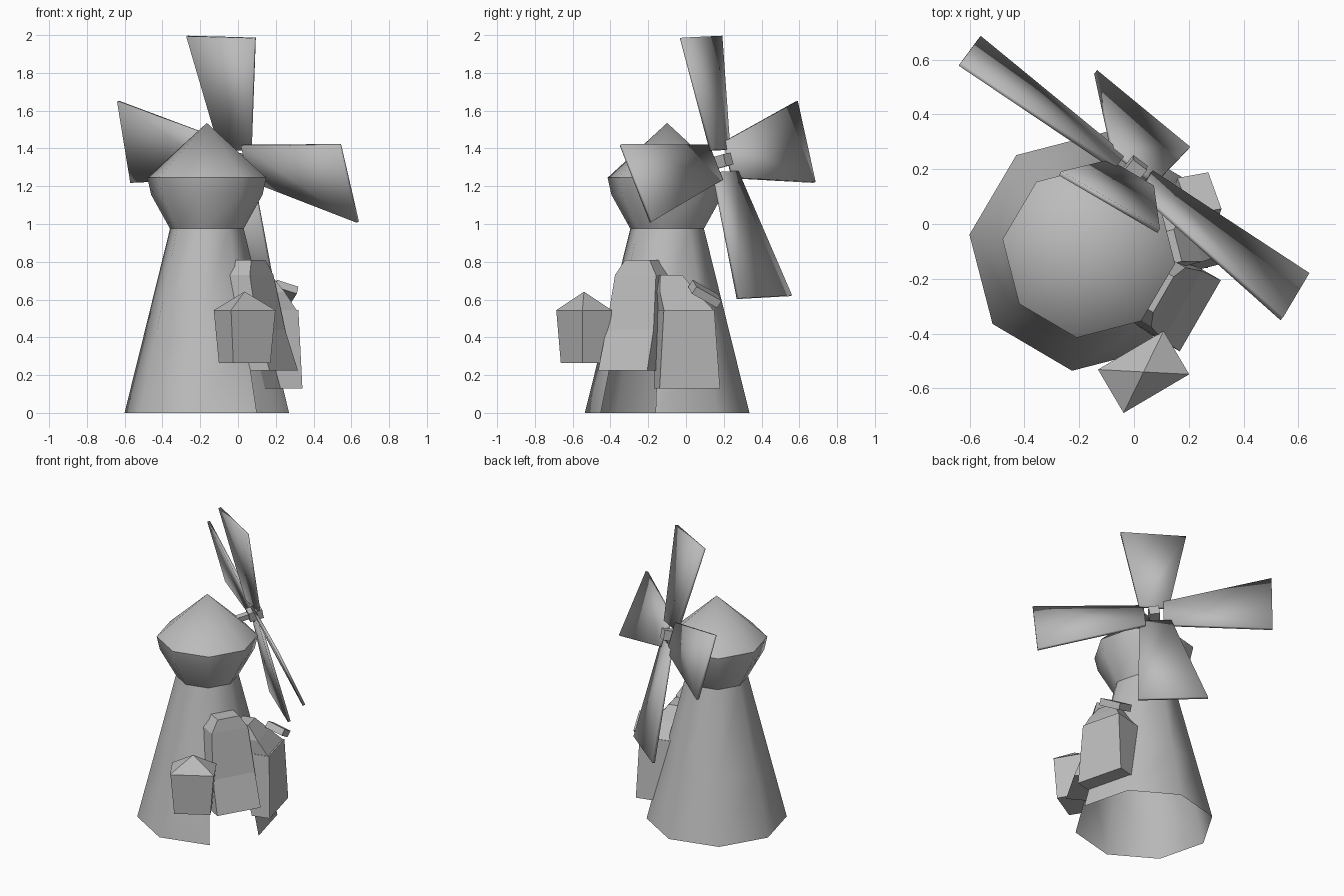
import bpy, bmesh, math
from mathutils import Vector, Matrix

if "Cube" in bpy.data.objects:
    bpy.data.objects.remove(bpy.data.objects["Cube"])

grey = bpy.data.materials.new("plain grey")
grey.use_nodes = True
grey.diffuse_color = (0.5, 0.5, 0.5, 1)
grey.node_tree.nodes["Principled BSDF"].inputs["Base Color"].default_value = (0.5, 0.5, 0.5, 1)

CENTRE = Vector((-0.165, -0.1, 0))
TURN = math.radians(37)


def finish(name, bm, smooth=None):
    bmesh.ops.recalc_face_normals(bm, faces=bm.faces)
    mesh = bpy.data.meshes.new(name)
    bm.to_mesh(mesh)
    bm.free()
    mesh.materials.append(grey)
    obj = bpy.data.objects.new(name, mesh)
    bpy.context.collection.objects.link(obj)
    if smooth:
        bpy.ops.object.select_all(action='DESELECT')
        obj.select_set(True)
        bpy.context.view_layer.objects.active = obj
        bpy.ops.object.shade_smooth_by_angle(angle=math.radians(smooth))
    return obj


def loft(bm, rings, caps=True, skip=()):
    """Join rings of points with quads; skip holds (level, side) gaps."""
    loops = [[bm.verts.new(p) for p in ring] for ring in rings]
    n = len(loops[0])
    for k in range(len(loops) - 1):
        for i in range(n):
            if (k, i) not in skip:
                j = (i + 1) % n
                bm.faces.new((loops[k][i], loops[k][j], loops[k + 1][j], loops[k + 1][i]))
    if caps:
        bm.faces.new(loops[0])
        bm.faces.new(loops[-1])
    return loops


def octagon(r, z):
    return [CENTRE + Vector((r * math.cos(TURN + i * math.pi / 4),
                             r * math.sin(TURN + i * math.pi / 4), z)) for i in range(8)]


# Tower: open at the bottom, with a doorway gap under the arched bay
bm = bmesh.new()
loft(bm, [octagon(0.44, 0), octagon(0.34, 0.4), octagon(0.197, 0.975)],
     caps=False, skip={(0, 6)})
finish("tower", bm, 50)

# Cap: flared collar with a pointed roof
bm = bmesh.new()
rings = loft(bm, [octagon(0.197, 0.975), octagon(0.298, 1.155), octagon(0.318, 1.245)], caps=False)
tip = bm.verts.new(CENTRE + Vector((0, 0, 1.535)))
for i in range(8):
    bm.faces.new((rings[-1][i], rings[-1][(i + 1) % 8], tip))
finish("cap", bm, 50)


# Bays growing out of the tower wall: levels are (z, inner, outer, half width, side shift)
def bay(name, azimuth, levels):
    a = math.radians(azimuth)
    out = Vector((math.cos(a), math.sin(a), 0))
    side = Vector((-out.y, out.x, 0))
    bm = bmesh.new()
    loft(bm, [[CENTRE + out * d + side * (shift + s * half) + Vector((0, 0, z))
               for d, s in ((d0, -1), (d1, -1), (d1, 1), (d0, 1))]
              for z, d0, d1, half, shift in levels])
    return finish(name, bm)


bay("arched_bay", -30, [(0.225, 0.34, 0.47, 0.15, 0), (0.44, 0.27, 0.395, 0.145, 0),
                        (0.73, 0.2, 0.335, 0.125, 0), (0.81, 0.19, 0.315, 0.075, 0)])
bay("side_bay", 14.5, [(0.13, 0.36, 0.48, 0.165, 0), (0.545, 0.25, 0.465, 0.138, 0)])
bay("side_bay_roof", 14.5, [(0.545, 0.25, 0.455, 0.135, 0), (0.64, 0.22, 0.39, 0.1, -0.04),
                            (0.73, 0.2, 0.32, 0.06, -0.06)])

# Tilted canopy on the side bay
bm = bmesh.new()
bmesh.ops.create_cube(bm, size=1, matrix=Matrix.Translation((0.235, 0.1, 0.63))
                      @ Matrix.Rotation(math.radians(20), 4, 'Z')
                      @ Matrix.Rotation(math.radians(-28), 4, 'X')
                      @ Matrix.Rotation(math.radians(20), 4, 'Y')
                      @ Matrix.Diagonal((0.12, 0.16, 0.045, 1)))
finish("side_bay_canopy", bm)


# Hanging turret with a low pyramid roof
def rectangle(scale, z):
    spin = Matrix.Rotation(math.radians(30.5), 3, 'Z')
    return [Vector((0.035, -0.54, z)) + spin @ Vector((x * scale, y * scale, 0))
            for x, y in ((-0.139, -0.092), (0.139, -0.092), (0.139, 0.092), (-0.139, 0.092))]


bm = bmesh.new()
rings = loft(bm, [rectangle(0.82, 0.265), rectangle(0.98, 0.542)])
finish("turret", bm)
bm = bmesh.new()
rim = [bm.verts.new(p) for p in rectangle(1, 0.542)]
tip = bm.verts.new((0.035, -0.54, 0.642))
bm.faces.new(rim)
for i in range(4):
    bm.faces.new((rim[i], rim[(i + 1) % 4], tip))
finish("turret_roof", bm)

# Hub and axle
hub = Vector((-0.005, 0.19, 1.333))
across = Vector((0.79, -0.6, -0.14)).normalized()
axle = across.cross(Vector((-0.08, -0.21, 0.97))).normalized()
if axle.y < 0:
    axle = -axle
up = axle.cross(across)
frame = Matrix((across, up, axle)).transposed().to_4x4()
for name, width, length, shift in (("hub", 0.065, 0.09, 0.0), ("axle", 0.035, 0.26, -0.13)):
    bm = bmesh.new()
    bmesh.ops.create_cube(bm, size=1, matrix=Matrix.Translation(hub + axle * shift) @ frame
                          @ Matrix.Diagonal((width, width, length, 1)))
    finish(name, bm)

# Sails: thin plates widening from the hub to two tip corners
tips = {
    "sail_top": ((-0.27, 0.185, 1.995), (0.09, -0.025, 1.985)),
    "sail_right": ((0.54, -0.345, 1.42), (0.635, -0.185, 1.01)),
    "sail_bottom": ((0.2, 0.275, 0.605), (-0.14, 0.555, 0.62)),
    "sail_left": ((-0.565, 0.68, 1.22), (-0.635, 0.585, 1.65)),
}
for name, (p, q) in tips.items():
    p, q = Vector(p), Vector(q)
    mid = (p + q) / 2
    edge = (q - p) / 2
    root = hub + (mid - hub).normalized() * 0.06
    thick = edge.cross(mid - hub).normalized() * 0.009
    bm = bmesh.new()
    loft(bm, [[c - e + thick, c + e + thick, c + e - thick, c - e - thick]
              for c, e in ((root, edge * 0.45), (mid, edge))])
    finish(name, bm, 179)
